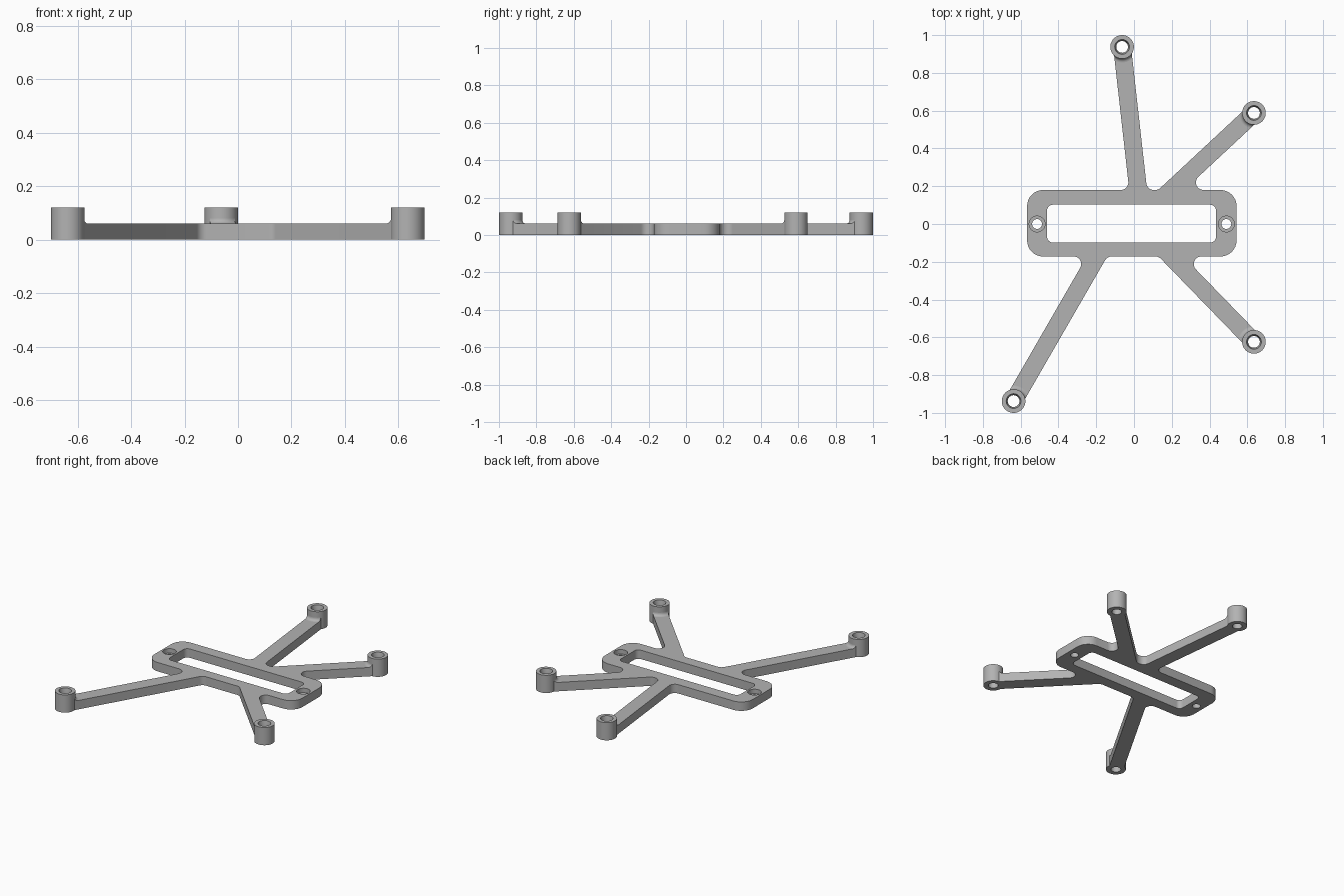
import bpy, bmesh
from math import cos, sin, pi, tan, sqrt
from mathutils import Vector

if "Cube" in bpy.data.objects:
    bpy.data.objects.remove(bpy.data.objects["Cube"])

PLATE_H, BOSS_H, BOSS_R, ARM_HALF = 0.06, 0.12, 0.0625, 0.047
LEFT, RIGHT, FRONT, BACK = -0.566, 0.543, -0.172, 0.18

grey = bpy.data.materials.new("grey plastic")
grey.use_nodes = True
grey.diffuse_color = (0.45, 0.45, 0.45, 1)
grey.node_tree.nodes["Principled BSDF"].inputs["Base Color"].default_value = (0.45, 0.45, 0.45, 1)


def finish(name, bm):
    bmesh.ops.recalc_face_normals(bm, faces=bm.faces)
    mesh = bpy.data.meshes.new(name)
    bm.to_mesh(mesh)
    bm.free()
    mesh.materials.append(grey)
    obj = bpy.data.objects.new(name, mesh)
    bpy.context.collection.objects.link(obj)
    bpy.ops.object.select_all(action="DESELECT")
    obj.select_set(True)
    bpy.context.view_layer.objects.active = obj
    bpy.ops.object.shade_smooth_by_angle(angle=pi / 6)
    return obj


def circle(x, y, r, n=40):
    return [Vector((x + r * cos(2 * pi * i / n), y + r * sin(2 * pi * i / n))) for i in range(n)]


def rounded(corners, steps=8):
    """Round each (point, radius) corner of a polygon with an arc."""
    out = []
    for i, (p, r) in enumerate(corners):
        if r == 0:
            out.append(p)
            continue
        a = (corners[i - 1][0] - p).normalized()
        b = (corners[(i + 1) % len(corners)][0] - p).normalized()
        half = a.angle(b) / 2
        centre = p + (a + b).normalized() * r / sin(half)
        start = p + a * r / tan(half) - centre
        end = p + b * r / tan(half) - centre
        turn = pi - 2 * half
        for k in range(steps + 1):
            t = k / steps
            out.append(centre + (start * sin((1 - t) * turn) + end * sin(t * turn)) / sin(turn))
    return out


def stack(bm, layers, closed=False):
    """Join rings of points, each at its own height, with quads."""
    rings = [[bm.verts.new((p.x, p.y, z)) for p in pts] for pts, z in layers]
    pairs = list(zip(rings, rings[1:]))
    if closed:
        pairs.append((rings[-1], rings[0]))
    for lo, hi in pairs:
        n = len(lo)
        for i in range(n):
            j = (i + 1) % n
            bm.faces.new((lo[i], lo[j], hi[j], hi[i]))
    return rings[0], rings[-1]


def ring_edges(bm, ring):
    return [bm.edges.get((ring[i - 1], ring[i])) for i in range(len(ring))]


# Arms: root x, plate edge y, boss centre
arms = {
    "back": (0.022, BACK, Vector((-0.063, 0.9375))),
    "back_left": (0.197, BACK, Vector((0.635, 0.588))),
    "front_left": (0.196, FRONT, Vector((0.635, -0.624))),
    "front_right": (-0.196, FRONT, Vector((-0.6375, -0.9375))),
}


def arm_outline(root_x, y, boss):
    """Four outline corners, counter-clockwise, ending inside the boss wall."""
    d = (boss - Vector((root_x, y))).normalized()
    side = Vector((d.y, -d.x)) * ARM_HALF
    spread = Vector((ARM_HALF / d.y, 0))
    root = Vector((root_x, y))
    tip = boss - d * 0.039
    return [(root + spread, 0.04), (tip + side, 0), (tip - side, 0), (root - spread, 0.04)]


# Frame outline with the arms growing out of its long edges
outline = [(Vector((LEFT, FRONT)), 0.085)]
for key in ("front_right", "front_left"):
    # the front arms run left to right in outline order
    outline += arm_outline(*arms[key])
outline += [(Vector((RIGHT, FRONT)), 0.085), (Vector((RIGHT, BACK)), 0.085)]
for key in ("back_left", "back"):
    outline += arm_outline(*arms[key])
outline.append((Vector((LEFT, BACK)), 0.085))
outline = rounded(outline)

window = rounded([(Vector(c), 0.03) for c in
                  ((-0.46, -0.098), (0.434, -0.098), (0.434, 0.102), (-0.46, 0.102))])

# Frame plate with window and two counterbored screw holes
bm = bmesh.new()
ends = [stack(bm, [(loop, 0), (loop, PLATE_H)]) for loop in (outline, window)]
for x in (-0.513, 0.489):
    small, big = circle(x, 0, 0.026), circle(x, 0, 0.042)
    ends.append(stack(bm, [(small, 0), (small, 0.03), (big, 0.03), (big, PLATE_H)]))
for level in (0, 1):
    edges = [e for pair in ends for e in ring_edges(bm, pair[level])]
    bmesh.ops.triangle_fill(bm, edges=edges, use_beauty=True, use_dissolve=False)
finish("frame_with_arms", bm)

for key, (root_x, y, boss) in arms.items():
    # Hollow standoff with a bore that widens towards the top
    bm = bmesh.new()
    profile = [(BOSS_R, 0), (BOSS_R, BOSS_H), (0.039, BOSS_H), (0.031, 0.08), (0.031, 0)]
    stack(bm, [(circle(boss.x, boss.y, r, 48), z) for r, z in profile], closed=True)
    finish(key + "_standoff", bm)

    # Concave fillet where the arm top meets the standoff
    d = (Vector((root_x, y)) - boss).normalized()
    side = Vector((-d.y, d.x))
    f = 0.02
    section = [(BOSS_R - 0.005, PLATE_H), (BOSS_R - 0.005, PLATE_H + f)]
    for k in range(7):
        a = pi / 2 * k / 6
        section.append((BOSS_R + f * (1 - cos(a)), PLATE_H + f * (1 - sin(a))))
    bm = bmesh.new()
    slices = []
    for i in range(13):
        t = ARM_HALF * (i / 6 - 1)
        row = []
        for r, z in section:
            p = boss + d * sqrt(r * r - t * t) + side * t
            row.append(bm.verts.new((p.x, p.y, z)))
        slices.append(row)
    for a, b in zip(slices, slices[1:]):
        for i in range(len(section)):
            bm.faces.new((a[i - 1], a[i], b[i], b[i - 1]))
    bm.faces.new(slices[0])
    bm.faces.new(slices[-1])
    finish(key + "_fillet", bm)
